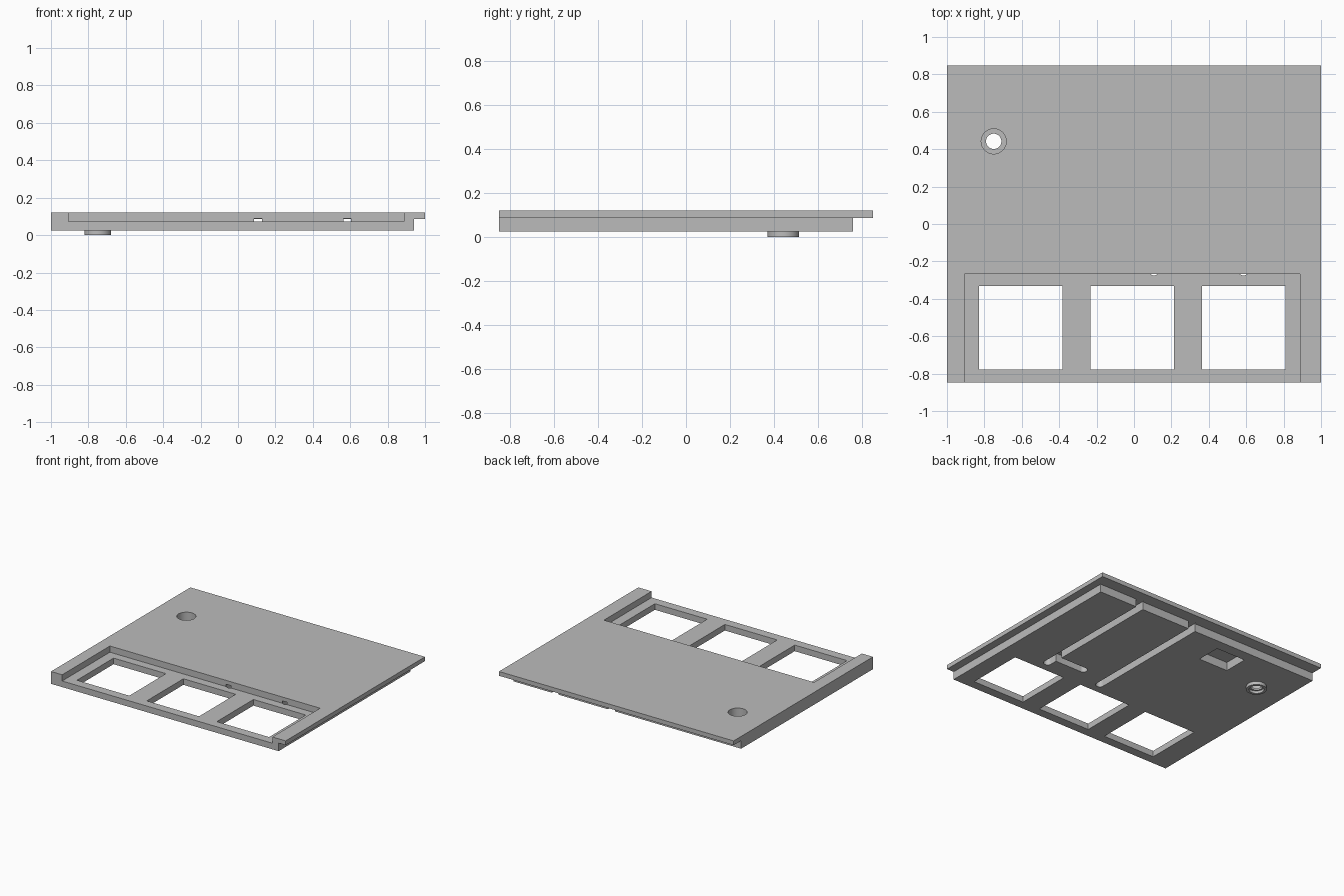
import bpy, bmesh, math
from mathutils import Matrix, Vector

old = bpy.data.objects.get("Cube")
if old:
    bpy.data.objects.remove(old, do_unlink=True)

grey = bpy.data.materials.new("plain_grey")
grey.use_nodes = True
grey.diffuse_color = (0.5, 0.5, 0.5, 1)
grey.node_tree.nodes["Principled BSDF"].inputs["Base Color"].default_value = (0.5, 0.5, 0.5, 1)


def make(name, bm):
    mesh = bpy.data.meshes.new(name)
    bm.to_mesh(mesh)
    bm.free()
    mesh.materials.append(grey)
    obj = bpy.data.objects.new(name, mesh)
    bpy.context.collection.objects.link(obj)
    return obj


def box(name, x, y, z):
    lo, hi = Vector((x[0], y[0], z[0])), Vector((x[1], y[1], z[1]))
    bm = bmesh.new()
    bmesh.ops.create_cube(bm, size=1, matrix=Matrix.Translation((lo + hi) / 2)
                          @ Matrix.Diagonal((*(hi - lo), 1)))
    return make(name, bm)


def cylinder(name, x, y, r, z):
    bm = bmesh.new()
    bmesh.ops.create_cone(bm, cap_ends=True, segments=48, radius1=r, radius2=r,
                          depth=z[1] - z[0],
                          matrix=Matrix.Translation((x, y, sum(z) / 2)))
    return make(name, bm)


def slot(name, a, b, r, z):
    # Round-ended groove cutter running from a to b
    a, b = Vector(a), Vector(b)
    angle = math.atan2(*(b - a).yx)
    bm = bmesh.new()
    ring = []
    for centre, start in ((b, -math.pi / 2), (a, math.pi / 2)):
        for i in range(17):
            t = angle + start + math.pi * i / 16
            ring.append(bm.verts.new((centre.x + r * math.cos(t),
                                      centre.y + r * math.sin(t), z[0])))
    face = bm.faces.new(ring)
    top = bmesh.ops.extrude_face_region(bm, geom=[face])
    verts = [v for v in top["geom"] if isinstance(v, bmesh.types.BMVert)]
    bmesh.ops.translate(bm, verts=verts, vec=(0, 0, z[1] - z[0]))
    bmesh.ops.recalc_face_normals(bm, faces=bm.faces)
    return make(name, bm)


BOTTOM, LIP, TOP = 0.025, 0.087, 0.12
panel = box("cover_panel", (-1, 1), (-0.848, 0.848), (BOTTOM, TOP))


def combine(tool, operation="DIFFERENCE"):
    tool.hide_render = True
    mod = panel.modifiers.new("combine", "BOOLEAN")
    mod.operation, mod.solver, mod.object = operation, "EXACT", tool
    bpy.context.view_layer.objects.active = panel
    bpy.ops.object.modifier_apply(modifier=mod.name)
    bpy.data.objects.remove(tool, do_unlink=True)


# Overhanging lip along the left and back edges
combine(box("side_rebate", (0.94, 1.1), (-1, 1), (-0.1, LIP)))
combine(box("back_rebate", (-1.1, 1.1), (0.757, 1), (-0.1, LIP)))

# Tray open to the front, with three square windows
combine(box("tray", (-0.905, 0.887), (-1, -0.267), (0.072, 0.3)))
for x in (-0.605, -0.01, 0.587):
    combine(box("window", (x - 0.223, x + 0.223), (-0.778, -0.332), (-0.1, 0.3)))

# Screw boss under the panel, with a stepped hole through it
bx, by = -0.75, 0.442
combine(cylinder("boss", bx, by, 0.072, (0, 0.05)), "UNION")
combine(cylinder("counterbore", bx, by, 0.067, (0.035, 0.3)))
combine(cylinder("screw_hole", bx, by, 0.041, (-0.1, 0.3)))
combine(cylinder("boss_recess", bx, by, 0.053, (-0.1, 0.02)))

# Cable grooves and a rectangular pocket in the underside
depth = (-0.1, 0.09)
for x in (0.107, 0.585):
    combine(slot("groove", (x, -0.245), (x, 0.73), 0.03, depth))
    combine(box("groove_exit", (x - 0.03, x + 0.03), (0.7, 0.77), depth))
combine(slot("branch_groove", (0.33, -0.16), (0.585, -0.16), 0.03, depth))
combine(box("pocket", (-0.447, -0.197), (0.48, 0.672), depth))

# Smooth round walls, crisp edges
bpy.ops.object.select_all(action="DESELECT")
panel.select_set(True)
bpy.context.view_layer.objects.active = panel
bpy.ops.object.shade_smooth_by_angle(angle=math.radians(30))
